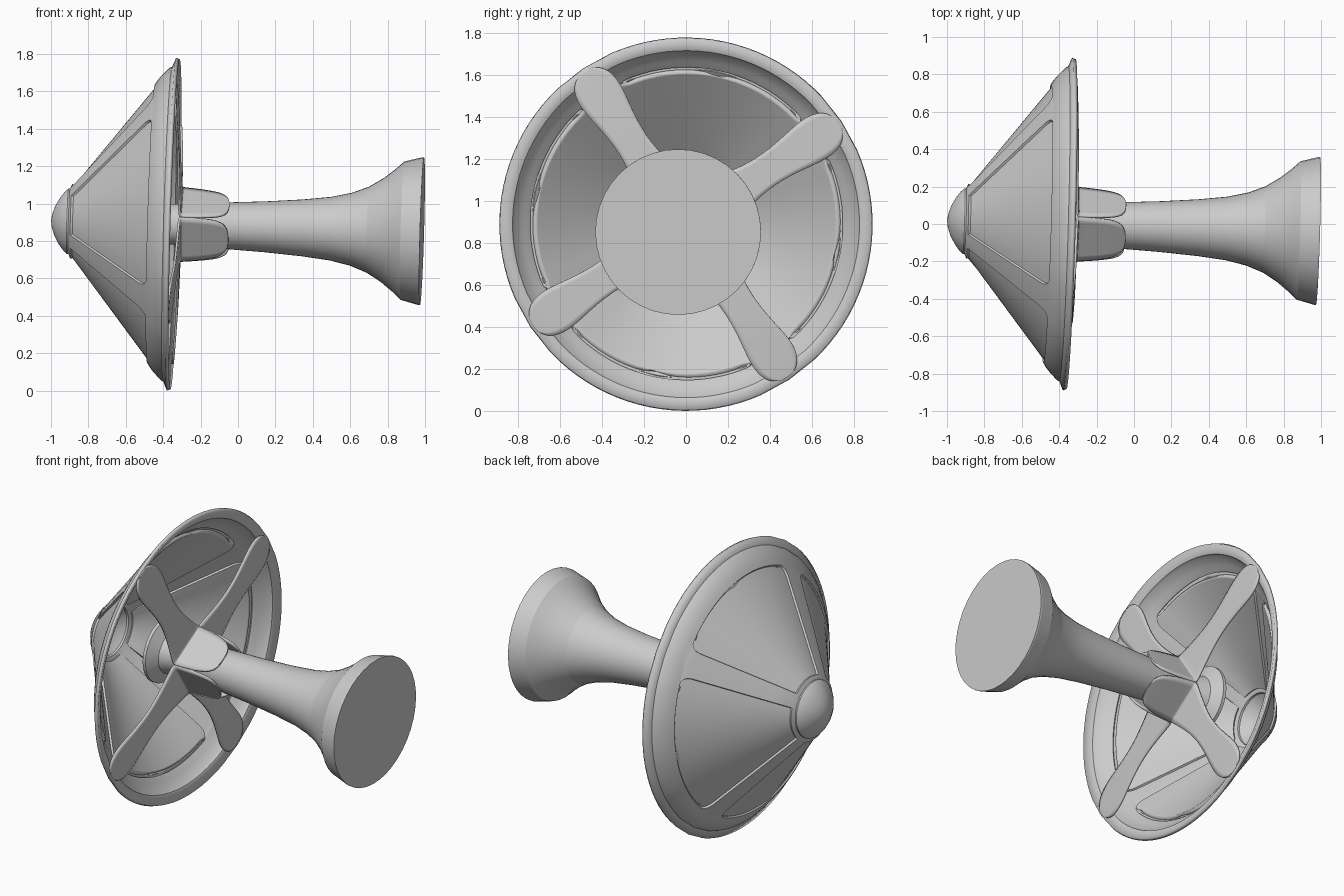
import bpy, bmesh, math
from mathutils import Matrix, Vector

if "Cube" in bpy.data.objects:
    bpy.data.objects.remove(bpy.data.objects["Cube"])

# Local frame: z runs along the tilted main axis, x and y across it
axis = Vector((1, -0.028, -0.028)).normalized()
up = (Vector((0, 0, 1)) - axis * axis.z).normalized()
side = up.cross(axis)
FRAME = Matrix.Translation((-0.355, 0, 0.89)) @ Matrix((side, up, axis)).transposed().to_4x4()
ARM_ANGLE = math.radians(33.5)

grey = bpy.data.materials.new("plain_grey")
grey.use_nodes = True
colour = (0.6, 0.6, 0.6, 1)
grey.diffuse_color = colour
grey.node_tree.nodes["Principled BSDF"].inputs["Base Color"].default_value = colour


def finish(bm, name, smooth=None):
    bm.transform(FRAME)
    mesh = bpy.data.meshes.new(name)
    bm.to_mesh(mesh)
    bm.free()
    mesh.materials.append(grey)
    obj = bpy.data.objects.new(name, mesh)
    bpy.context.collection.objects.link(obj)
    if smooth:
        bpy.ops.object.select_all(action='DESELECT')
        obj.select_set(True)
        bpy.context.view_layer.objects.active = obj
        bpy.ops.object.shade_smooth_by_angle(angle=math.radians(smooth))
    return obj


def polar(r, t, a):
    return Vector((r * math.cos(t), r * math.sin(t), a))


def grid_faces(bm, rows, closed):
    faces = []
    n = len(rows[0])
    for lower, upper in zip(rows, rows[1:]):
        faces.append([bm.faces.new((lower[i], lower[(i + 1) % n], upper[(i + 1) % n], upper[i]))
                      for i in range(n if closed else n - 1)])
    return faces


# Conical shade: domed tip, four sunken panels between ribs, stepped rim
R0, R1, CORNER, STEPS = 0.2, 0.745, 0.05, 20


def cone_a(r):
    return -0.56 + (r - 0.17) * 0.47 / 0.6


def half_panel(r):
    r = min(max(r, R0), R1)
    half = math.pi / 4 - math.asin((0.03 + 0.065 * r) / r)
    t = max(0, (r - R1 + CORNER) / CORNER)
    return half - CORNER * (1 - math.sqrt(max(0, 1 - t * t))) / r


profile = [(-0.645, 0.0), (-0.64, 0.035), (-0.625, 0.08), (-0.6, 0.125),
           (-0.575, 0.158), (-0.556, 0.175), (-0.548, 0.175)]
panel_r = [R0, 0.3, 0.4, 0.5, 0.6, 0.66] + [R1 - CORNER * (1 - k) for k in (0, 0.4, 0.7, 0.88, 0.97, 1)]
profile += [(cone_a(r), r) for r in panel_r]
profile += [(-0.095, 0.768), (-0.078, 0.79), (-0.032, 0.838), (-0.02, 0.842), (0.0, 0.89)]

bm = bmesh.new()
rows = []
for a, r in profile:
    h = half_panel(r)
    row = []
    for q in range(4):
        rib = ARM_ANGLE + q * math.pi / 2
        angles = [rib] + [rib + math.pi / 4 - h + 2 * h * k / STEPS for k in range(STEPS + 1)]
        row += [bm.verts.new(polar(r, t, a)) for t in angles]
    rows.append(row)
bands = grid_faces(bm, rows, True)
first = [r for a, r in profile].index(R0)
panels = [f for band in bands[first:first + len(panel_r) - 1]
          for i, f in enumerate(band) if 1 <= i % (STEPS + 2) <= STEPS]
bm.normal_update()
if panels[0].normal.dot(panels[0].calc_center_median() * Vector((1, 1, 0)).length) < 0 \
        or panels[0].normal.z > 0:
    bmesh.ops.reverse_faces(bm, faces=bm.faces)
    bm.normal_update()
bmesh.ops.inset_region(bm, faces=panels, thickness=0.004, depth=-0.012, use_even_offset=True)
bmesh.ops.remove_doubles(bm, verts=bm.verts, dist=0.0003)
shade = finish(bm, "shade", 28)
shell = shade.modifiers.new("Shell", 'SOLIDIFY')
shell.thickness = 0.02
shell.offset = -1

# Turned stem with a flared foot and an inner flange
stem = [(-0.17, 0.0), (-0.17, 0.2), (-0.15, 0.2), (-0.11, 0.13), (-0.04, 0.108), (0.1, 0.112),
        (0.3, 0.125), (0.5, 0.136), (0.7, 0.152), (0.85, 0.17), (0.96, 0.195), (1.05, 0.23),
        (1.13, 0.28), (1.19, 0.328), (1.235, 0.37), (1.33, 0.395), (1.34, 0.395), (1.34, 0.0)]
bm = bmesh.new()
SIDES = 40
rows = [[bm.verts.new(polar(r, 2 * math.pi * i / SIDES, a)) for i in range(SIDES)] for a, r in stem]
grid_faces(bm, rows, True)
bmesh.ops.remove_doubles(bm, verts=bm.verts, dist=0.0003)
bmesh.ops.recalc_face_normals(bm, faces=bm.faces)
finish(bm, "stem", 9)

# Four bent arms: a tab along the stem, then a paddle out to the rim
# Each step is distance along the axis, distance out, half width
arm = [(0.308, 0.127, 0.02), (0.3, 0.128, 0.075), (0.26, 0.131, 0.115), (0.16, 0.136, 0.132),
       (0.065, 0.14, 0.14), (0.052, 0.142, 0.14), (0.045, 0.155, 0.138), (0.042, 0.25, 0.11),
       (0.037, 0.42, 0.073), (0.032, 0.58, 0.085), (0.025, 0.7, 0.108), (0.02, 0.78, 0.11),
       (0.016, 0.845, 0.085), (0.012, 0.875, 0.03)]
for q in range(4):
    bm = bmesh.new()
    turn = Matrix.Rotation(ARM_ANGLE + q * math.pi / 2, 3, 'Z')
    rows = [[bm.verts.new(turn @ Vector((r, s * w, a))) for s in (-1, 0, 1)] for a, r, w in arm]
    grid_faces(bm, rows, False)
    obj = finish(bm, "arm_%d" % (q + 1), 35)
    smooth = obj.modifiers.new("Smooth", 'SUBSURF')
    smooth.levels = smooth.render_levels = 2
    thick = obj.modifiers.new("Thickness", 'SOLIDIFY')
    thick.thickness = 0.012
    thick.offset = 0
